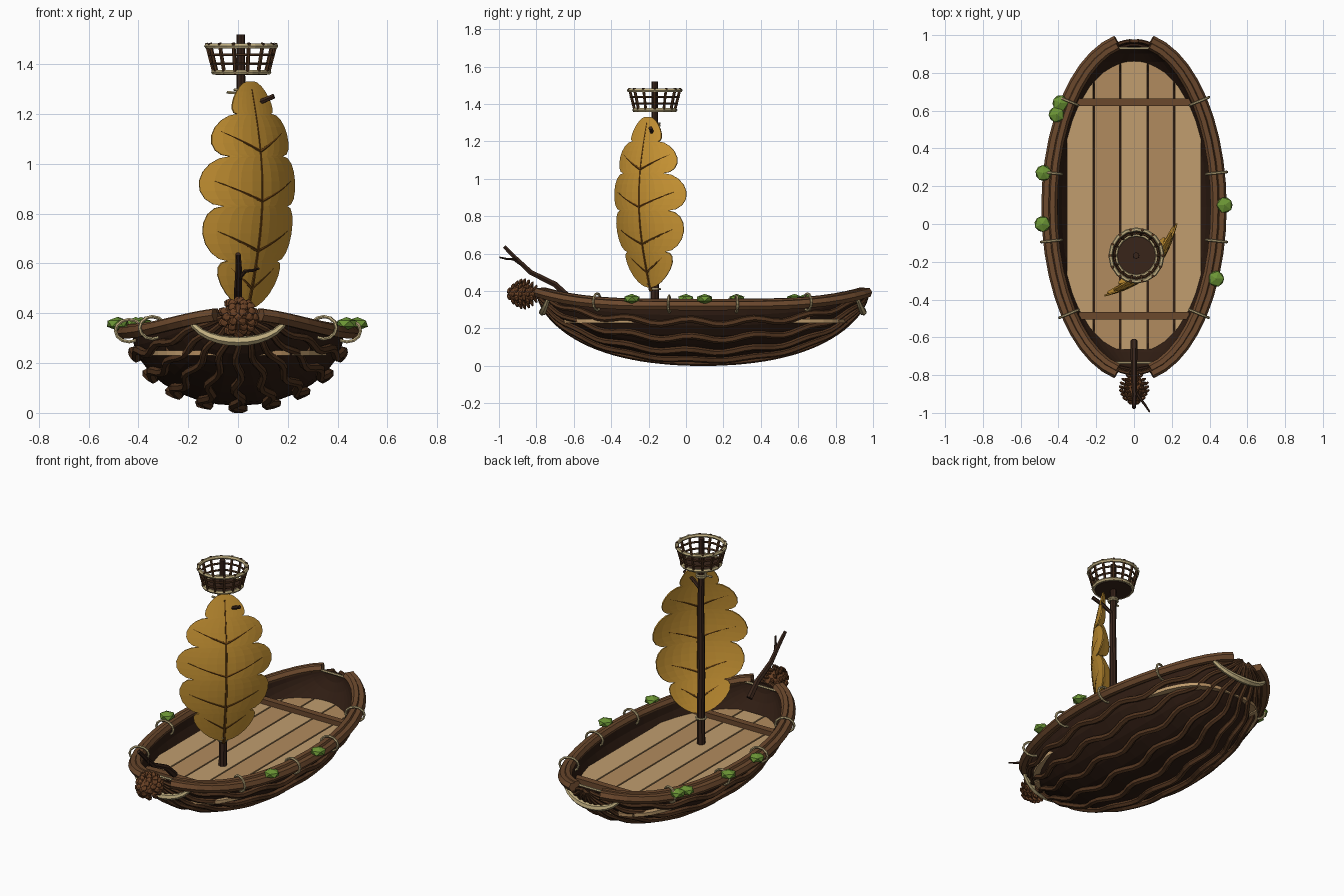
import bpy, bmesh, random
from math import sin, cos, pi, acos, sqrt
from mathutils import Vector, Matrix

if "Cube" in bpy.data.objects:
    bpy.data.objects.remove(bpy.data.objects["Cube"])

random.seed(4)
YC = 0.09  # hull centre along y


def mat(name, r, g, b):
    m = bpy.data.materials.new(name)
    m.diffuse_color = (r ** 2.2, g ** 2.2, b ** 2.2, 1)
    m.use_nodes = True
    m.node_tree.nodes["Principled BSDF"].inputs["Base Color"].default_value = m.diffuse_color
    return m


SHELL = mat("dark_bark", .20, .135, .10)
RIB = mat("rib_bark", .32, .215, .14)
RAIL = mat("rail_wood", .42, .29, .19)
MAST = mat("mast_bark", .23, .16, .125)
ROPE = mat("rope", .75, .68, .50)
LEAF = mat("dry_leaf", .80, .59, .22)
VEIN = mat("vein", .42, .27, .10)
MOSS = mat("moss", .42, .58, .22)
CONE = mat("cone", .41, .26, .16)
PLANKS = [mat("plank_a", .75, .61, .43), mat("plank_b", .69, .54, .37)]


def add(name, mesh, m):
    ob = bpy.data.objects.new(name, mesh)
    mesh.materials.clear()
    mesh.materials.append(m)
    bpy.context.collection.objects.link(ob)
    return ob


def from_bm(name, bm, m):
    mesh = bpy.data.meshes.new(name)
    bm.to_mesh(mesh)
    bm.free()
    return add(name, mesh, m)


def tubes(name, paths, r, m, cyclic=False, taper=None, res=1):
    """Faceted tubes along point lists, joined in one mesh."""
    cu = bpy.data.curves.new(name, 'CURVE')
    cu.dimensions = '3D'
    cu.bevel_depth, cu.bevel_resolution, cu.use_fill_caps = r, res, True
    for p in paths:
        s = cu.splines.new('POLY')
        s.points.add(len(p) - 1)
        s.use_cyclic_u, s.use_smooth = cyclic, False
        for i, v in enumerate(p):
            s.points[i].co = (*v, 1)
            s.points[i].radius = taper(i / (len(p) - 1)) if taper else 1
    tmp = bpy.data.objects.new("tmp", cu)
    bpy.context.collection.objects.link(tmp)
    bpy.context.view_layer.update()
    dg = bpy.context.evaluated_depsgraph_get()
    mesh = bpy.data.meshes.new_from_object(tmp.evaluated_get(dg))
    bpy.data.objects.remove(tmp)
    return add(name, mesh, m)


def rim(y):
    return .33 + .07 * ((y - YC) / .88) ** 4


def surf(t, phi, a, b, L):
    """Half-ellipsoid hull: t runs bow to stern, phi runs rim to rim."""
    y = YC - L * cos(t)
    return Vector((a * sin(t) * cos(phi), y, rim(y) - b * sin(t) * sin(phi)))


# hull shell
bm = bmesh.new()
NT, NP = 22, 16
grid = [[bm.verts.new(surf(.04 + (pi - .08) * i / NT, pi * j / NP, .42, .295, .86))
         for j in range(NP + 1)] for i in range(NT + 1)]
for i in range(NT):
    for j in range(NP):
        bm.faces.new((grid[i][j], grid[i][j + 1], grid[i + 1][j + 1], grid[i + 1][j]))
for row in (grid[0], grid[-1]):
    bm.faces.new(row)
bmesh.ops.recalc_face_normals(bm, faces=bm.faces)
hull = from_bm("hull_shell", bm, SHELL)
so = hull.modifiers.new("thickness", 'SOLIDIFY')
so.thickness, so.offset = .012, 0

# wavy ribs running bow to stern
ribs = []
for k in range(1, 10):
    ph = random.uniform(-.5, .5)
    ribs.append([surf(t, pi * k / 10 + .05 * sin(16 * t + ph), .44, .312, .88)
                 for t in [.05 + (pi - .1) * i / 48 for i in range(49)]])
tubes("hull_ribs", ribs, .018, RIB, taper=lambda u: .55 + .5 * sin(pi * u))

# double gunwale rails
for name, a, L, dz, r in (("outer_rail", .464, .90, -.008, .027), ("inner_rail", .43, .872, .006, .025)):
    paths = []
    for s in (0, pi):
        paths.append([surf(.2 + (pi - .4) * i / 20, s, a, 0, L) + Vector((0, 0, dz)) for i in range(21)])
    tubes(name, paths, r, RAIL)

# rope loops around the rails
loops = []
for y in (.65, .27, -.09, -.475):
    t = acos((YC - y) / .885)
    for s in (1, -1):
        c = Vector((s * .447 * sin(t), y, rim(y)))
        out = Vector((s * sin(t) / .447, -cos(t) / .885, 0)).normalized()
        loops.append([c + out * .055 * cos(q) + Vector((0, 0, .045 * sin(q)))
                      for q in [2 * pi * i / 12 for i in range(12)]])
tubes("rail_rope_loops", loops, .007, ROPE, cyclic=True)

# rope bindings around bow and stern, with a straight tie across
bands, ties = [], []
for end in (0, 1):
    p = []
    for i in range(13):
        phi = pi * i / 12
        t = .43 * (1 - .28 * sin(phi))
        p.append(surf(pi - t if end else t, phi, .475, .345, .9))
    bands.append(p)
    y = .93 if end else -.735
    ties.append([(x, y, rim(y) + .005) for x in (-.14, .14)])
tubes("end_rope_bindings", bands, .018, ROPE, taper=lambda u: .5 + .6 * sin(pi * u))
tubes("end_rope_ties", ties, .007, ROPE)

# deck planks cut to the hull outline
edges = [-.36, -.212, -.072, .072, .212, .36]
for k in range(5):
    x0, x1 = edges[k] + .004, edges[k + 1] - .004
    xs = [x0 + (x1 - x0) * i / 4 for i in range(5)]
    h = [.765 * (1 - (abs(x) / .38) ** 3) ** (1 / 3) for x in xs]
    pts = [(x, .1 - d, .25) for x, d in zip(xs, h)] + [(x, .1 + d, .25) for x, d in zip(xs[::-1], h[::-1])]
    bm = bmesh.new()
    f = bm.faces.new([bm.verts.new(p) for p in pts])
    ext = bmesh.ops.extrude_face_region(bm, geom=[f])
    bmesh.ops.translate(bm, vec=(0, 0, -.02), verts=[v for v in ext['geom'] if isinstance(v, bmesh.types.BMVert)])
    bmesh.ops.recalc_face_normals(bm, faces=bm.faces)
    from_bm(f"deck_plank_{k + 1}", bm, PLANKS[k % 2])

# cross beams
for name, y, w in (("rear_cross_beam", .645, .61), ("front_cross_beam", -.485, .58)):
    bm = bmesh.new()
    bmesh.ops.create_cube(bm, size=1, matrix=Matrix.Translation((0, y, .262)) @ Matrix.Diagonal((w, .04, .035, 1)))
    from_bm(name, bm, RAIL)

# mast with side twig and rope ties
MX, MY = .013, -.167
tubes("mast", [[(MX + .003 * sin(i * 2), MY, .24 + 1.28 * i / 6) for i in range(7)]], .024, MAST,
      taper=lambda u: 1 - .3 * u, res=2)
tubes("mast_twig", [[(MX, MY, 1.2), (.08, -.18, 1.245), (.145, -.19, 1.272)]], .011, MAST)


def ring(r, z, n=16):
    return [(MX + r * cos(2 * pi * i / n), MY + r * sin(2 * pi * i / n), z) for i in range(n)]


tubes("mast_rope_ties", [ring(.028, .41), ring(.026, 1.285), ring(.026, 1.297)], .006, ROPE, cyclic=True)
tubes("rope_tie_ends", [[(MX, MY - .02, 1.285), (-.045, -.19, 1.287)], [(MX, MY, .41), (.04, -.205, .44)]], .006, ROPE)

# crow's nest basket
tubes("nest_rope_rings", [ring(.11, 1.368), ring(.138, 1.473)], .011, ROPE, cyclic=True)
tubes("nest_mid_rings", [ring(.119, 1.402), ring(.129, 1.438)], .006, RIB, cyclic=True)
tubes("nest_posts", [[a, b] for a, b in zip(ring(.108, 1.36, 14), ring(.14, 1.485, 14))], .008, RIB)
bm = bmesh.new()
bmesh.ops.create_cone(bm, cap_ends=True, segments=14, radius1=.105, radius2=.11, depth=.016,
                      matrix=Matrix.Translation((MX, MY, 1.364)))
from_bm("nest_floor", bm, MAST)

# lobed leaf sail: (z0, w0, z1, w1, bulge) per lobe, turned 45 degrees and cupped
LOBES = [(.42, .012, .61, .14, .075), (.61, .14, .83, .18, .09), (.83, .18, 1.03, .15, .105),
         (1.03, .15, 1.2, .095, .09), (1.2, .095, 1.33, .02, .04)]
N, U = Vector((.707, -.707, 0)), Vector((.707, .707, 0))


def sail(s, z):
    """Point on the sail at signed distance s from the midrib."""
    k = (z - .42) / .91
    d = .035 + .015 * k + .075 * sin(pi * k) - 1.19 * s * s
    return Vector((MX, MY, z)) + N * d + U * s


rows = []
for z0, w0, z1, w1, bulge in LOBES:
    for i in range(9):
        q = (1 - cos(pi * i / 8)) / 2
        if i or z0 == .42:
            rows.append((z0 + (z1 - z0) * q, w0 + (w1 - w0) * q + bulge * sqrt(max(0, 1 - (2 * q - 1) ** 2))))
bm = bmesh.new()
g = [[bm.verts.new(sail(w * j / 5, z)) for j in range(-5, 6)] for z, w in rows]
for a, b in zip(g, g[1:]):
    for j in range(10):
        bm.faces.new((a[j], a[j + 1], b[j + 1], b[j]))
bmesh.ops.recalc_face_normals(bm, faces=bm.faces)
leaf = from_bm("leaf_sail", bm, LEAF)
so = leaf.modifiers.new("thickness", 'SOLIDIFY')
so.thickness, so.offset = .008, 0

# leaf veins
tubes("leaf_midrib", [[sail(0, .40 + .9 * i / 14) for i in range(15)]], .009, VEIN, taper=lambda u: 1.1 - .5 * u)
veins = []
for z, w in ((.50, .12), (.65, .20), (.85, .215), (1.05, .175)):
    for s in (1, -1):
        veins.append([sail(s * w * i / 6, z + .08 * i / 6) for i in range(7)])
tubes("leaf_side_veins", veins, .007, VEIN, taper=lambda u: 1.1 - .5 * u)

# bowsprit branch with twig
tubes("bowsprit", [[(0, -.62, .36), (0, -.70, .435), (0, -.83, .50), (.003, -.91, .575), (0, -.972, .638)]],
      .018, MAST, taper=lambda u: 1.1 - .5 * u)
tubes("bowsprit_twig", [[(0, -.87, .535), (.03, -.92, .57), (.06, -.96, .572), (.083, -.995, .58)]],
      .009, MAST, taper=lambda u: 1 - .5 * u)

# pinecone figurehead: core plus rings of scales
bm = bmesh.new()
C = Vector((0, -.872, .385))
bmesh.ops.create_icosphere(bm, subdivisions=2, radius=1,
                           matrix=Matrix.Translation(C) @ Matrix.Diagonal((.055, .08, .055, 1)))
for i in range(8):
    u = .12 + .8 * i / 7
    r = .068 * sin(pi * u) ** .7
    n = max(4, int(r * 150))
    for j in range(n):
        m = (Matrix.Translation(C + Vector((0, .088 - .176 * u, 0))) @ Matrix.Rotation(2 * pi * (j + .5 * (i % 2)) / n, 4, 'Y')
             @ Matrix.Translation((r, 0, 0)) @ Matrix.Rotation(.5, 4, 'Z') @ Matrix.Diagonal((.02, .009, .018, 1)))
        bmesh.ops.create_icosphere(bm, subdivisions=1, radius=1, matrix=m)
from_bm("pinecone", bm, CONE)

# moss clumps on the rails
bm = bmesh.new()
for x, y in ((-.39, .64), (-.41, .58), (-.48, .27), (-.485, 0), (.48, .1), (.435, -.29)):
    bmesh.ops.create_icosphere(bm, subdivisions=1, radius=1, matrix=Matrix.Translation((x, y, .358))
                               @ Matrix.Rotation(random.random() * 6, 4, 'Z') @ Matrix.Diagonal((.047, .047, .027, 1)))
from_bm("moss_clumps", bm, MOSS)
